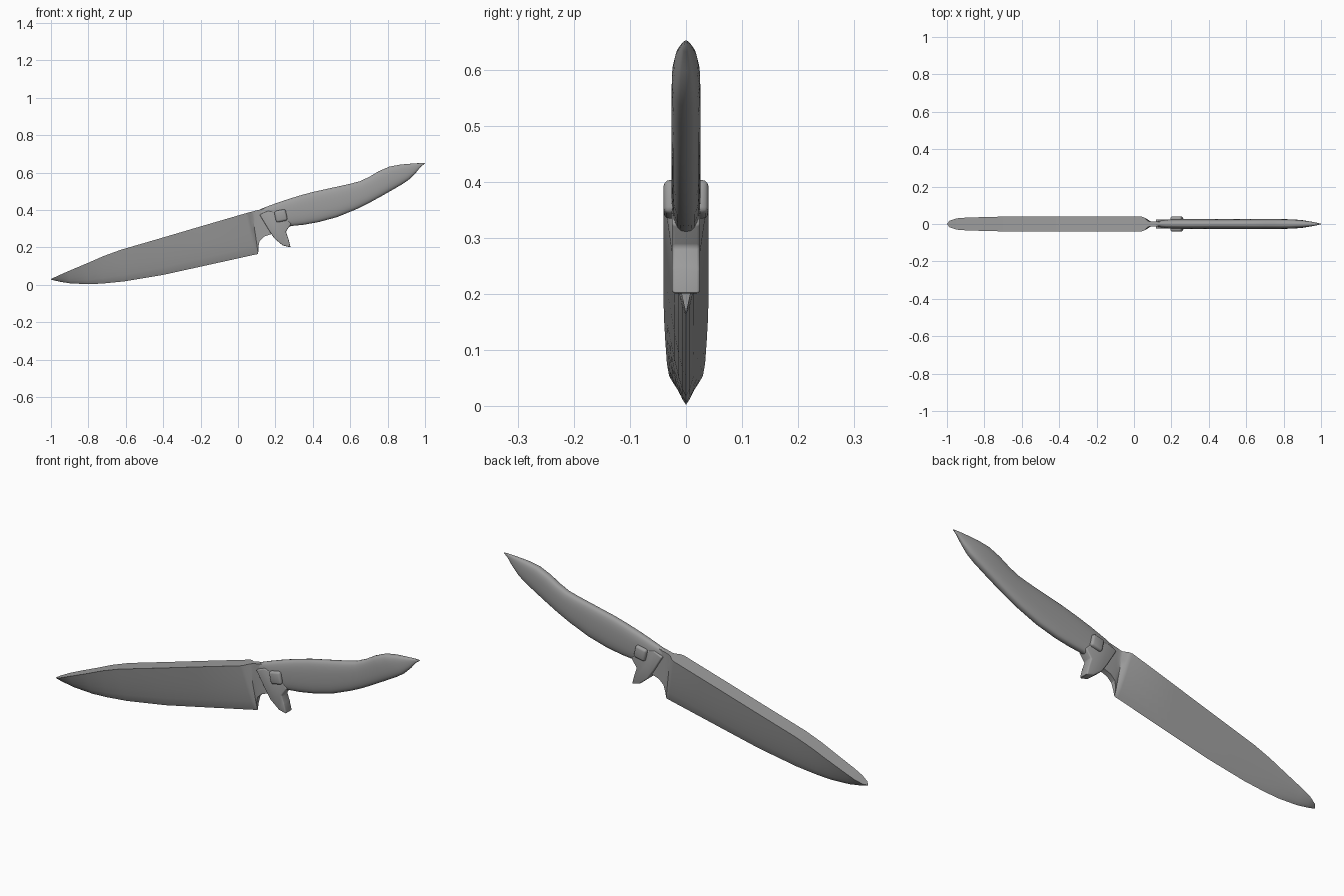
import bpy, bmesh, math

steel = bpy.data.materials.new("grey_steel")
steel.diffuse_color = (0.34, 0.34, 0.34, 1)


def finish(name, bm, angle=35):
    bmesh.ops.remove_doubles(bm, verts=bm.verts, dist=0.0004)
    bmesh.ops.recalc_face_normals(bm, faces=bm.faces)
    mesh = bpy.data.meshes.new(name)
    bm.to_mesh(mesh)
    bm.free()
    mesh.materials.append(steel)
    ob = bpy.data.objects.new(name, mesh)
    bpy.context.collection.objects.link(ob)
    bpy.ops.object.select_all(action='DESELECT')
    ob.select_set(True)
    bpy.context.view_layer.objects.active = ob
    bpy.ops.object.shade_smooth_by_angle(angle=math.radians(angle))
    return ob


def loft(name, rings, angle=35):
    bm = bmesh.new()
    loops = [[bm.verts.new(p) for p in ring] for ring in rings]
    n = len(loops[0])
    for a, b in zip(loops, loops[1:]):
        for i in range(n):
            j = (i + 1) % n
            bm.faces.new((a[i], a[j], b[j], b[i]))
    bm.faces.new(loops[0])
    bm.faces.new(loops[-1])
    return finish(name, bm, angle)


def plate(name, points, y0, y1, bevel):
    bm = bmesh.new()
    face = bm.faces.new([bm.verts.new((x, y0, z)) for x, z in points])
    ext = bmesh.ops.extrude_face_region(bm, geom=[face])
    for v in ext["geom"]:
        if isinstance(v, bmesh.types.BMVert):
            v.co.y = y1
    bmesh.ops.bevel(bm, geom=bm.edges[:], offset=bevel, segments=3,
                    profile=0.5, affect='EDGES', clamp_overlap=True)
    return finish(name, bm, 40)


# Blade and neck: spine x, z, half width, then edge x, z, half width
blade = [
    (-1.0, 0.031, 0.002, -1.0, 0.028, 0),
    (-0.985, 0.038, 0.018, -0.985, 0.024, 0),
    (-0.95, 0.054, 0.030, -0.95, 0.016, 0),
    (-0.90, 0.076, 0.034, -0.90, 0.008, 0),
    (-0.80, 0.118, 0.037, -0.80, 0.003, 0),
    (-0.72, 0.153, 0.039, -0.72, 0.007, 0),
    (-0.63, 0.186, 0.040, -0.61, 0.018, 0),
    (-0.40, 0.253, 0.040, -0.40, 0.053, 0),
    (-0.20, 0.312, 0.040, -0.20, 0.097, 0),
    (0.04, 0.382, 0.040, 0.09, 0.161, 0),
    (0.055, 0.386, 0.034, 0.102, 0.163, 0),
    (0.075, 0.391, 0.016, 0.108, 0.165, 0),
    (0.085, 0.394, 0.013, 0.109, 0.205, 0.009),
    (0.10, 0.398, 0.013, 0.116, 0.235, 0.012),
    (0.13, 0.405, 0.013, 0.14, 0.258, 0.013),
    (0.20, 0.420, 0.013, 0.19, 0.275, 0.013),
]
rings = []
for sx, sz, sw, ex, ez, ew in blade:
    side = []
    for t in (0, 0.2, 0.4, 0.6, 0.8, 0.92, 1):
        w = ew + (sw - ew) * (1 - t) ** 0.7
        side.append((sx + (ex - sx) * t, w, sz + (ez - sz) * t))
    rings.append(side + [(x, -y, z) for x, y, z in reversed(side)])
loft("blade", rings, 32)

# Handle: top x, z, bottom x, z, half width
handle = [
    (0.105, 0.397, 0.18, 0.285, 0.014),
    (0.13, 0.409, 0.21, 0.292, 0.021),
    (0.17, 0.424, 0.24, 0.303, 0.025),
    (0.25, 0.452, 0.29, 0.315, 0.026),
    (0.33, 0.477, 0.35, 0.321, 0.026),
    (0.40, 0.496, 0.43, 0.335, 0.026),
    (0.50, 0.518, 0.53, 0.362, 0.026),
    (0.60, 0.540, 0.635, 0.405, 0.026),
    (0.65, 0.553, 0.70, 0.437, 0.026),
    (0.70, 0.576, 0.76, 0.470, 0.026),
    (0.75, 0.606, 0.82, 0.504, 0.026),
    (0.81, 0.632, 0.875, 0.536, 0.025),
    (0.87, 0.643, 0.915, 0.563, 0.021),
    (0.93, 0.648, 0.95, 0.598, 0.014),
    (0.975, 0.651, 0.978, 0.632, 0.007),
    (1.0, 0.652, 0.999, 0.648, 0.002),
]
rings = []
for tx, tz, bx, bz, w in handle:
    ring = []
    for i in range(28):
        a = 2 * math.pi * i / 28
        c, s = math.cos(a), math.sin(a)
        h = math.copysign(abs(c) ** 0.85, c)
        y = w * math.copysign(abs(s) ** 0.65, s)
        t = (1 - h) / 2
        ring.append((tx + (bx - tx) * t, y, tz + (bz - tz) * t))
    rings.append(ring)
loft("handle", rings, 45)

# Finger guard below the front of the handle
plate("finger_guard",
      [(0.115, 0.375), (0.165, 0.292), (0.195, 0.247), (0.240, 0.210),
       (0.281, 0.200), (0.270, 0.245), (0.256, 0.285), (0.285, 0.325),
       (0.24, 0.38), (0.16, 0.395)],
      -0.0252, 0.0252, 0.006)

# Rounded studs on both sides
cx, cz, r, tilt = 0.229, 0.369, 0.031, math.radians(12)
square = [(cx + r * (u * math.cos(tilt) - v * math.sin(tilt)),
           cz + r * (u * math.sin(tilt) + v * math.cos(tilt)))
          for u, v in ((-1, -1), (1, -1), (1, 1), (-1, 1))]
for name, s in (("front_stud", -1), ("back_stud", 1)):
    plate(name, square, s * 0.012, s * 0.040, 0.011)
